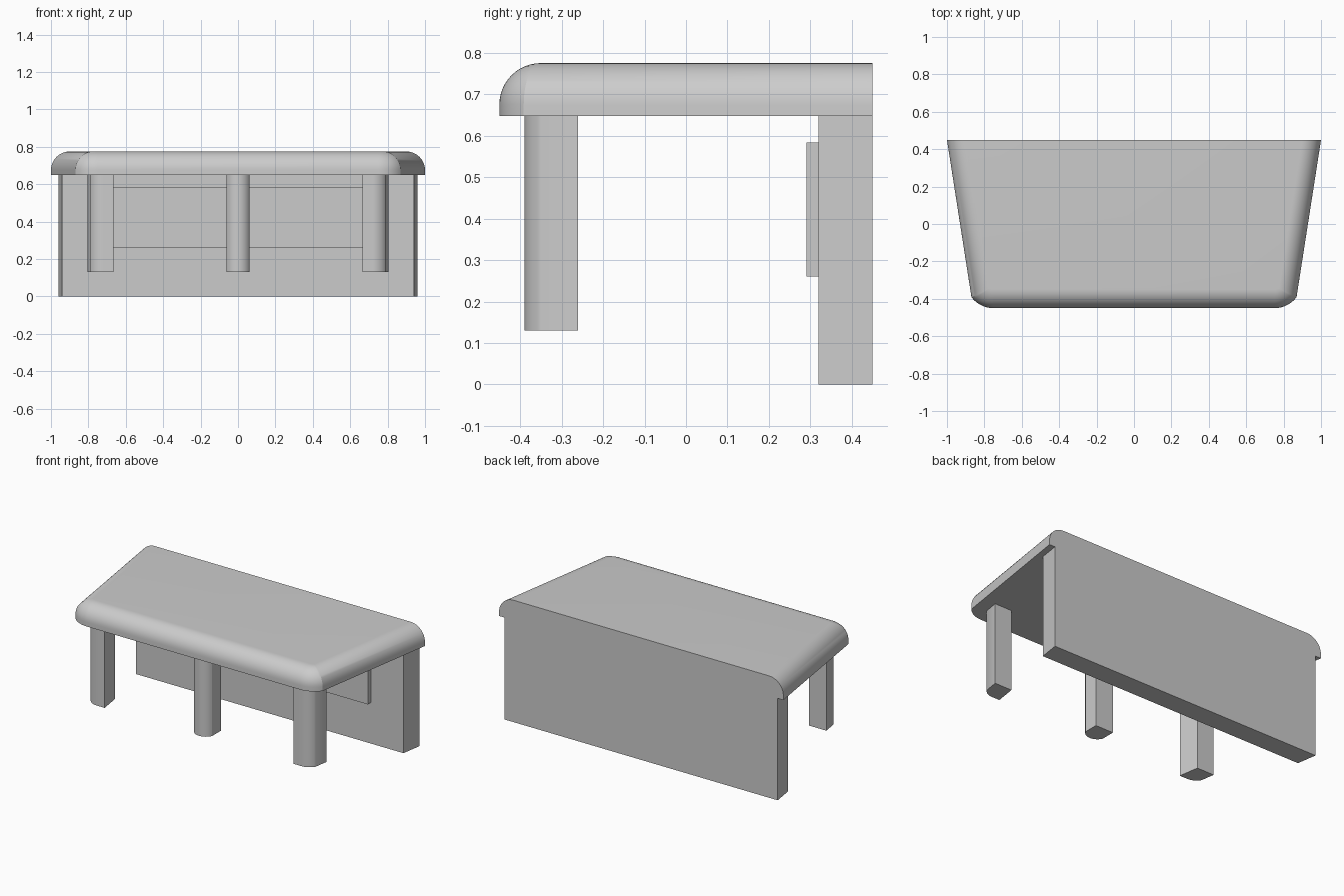
import bpy
import bmesh
import math
from mathutils import Vector

cube = bpy.data.objects.get("Cube")
if cube:
    bpy.data.objects.remove(cube, do_unlink=True)

GREY = (0.6, 0.6, 0.6, 1)
grey = bpy.data.materials.new("plain_grey")
grey.use_nodes = True
grey.diffuse_color = GREY
grey.node_tree.nodes["Principled BSDF"].inputs["Base Color"].default_value = GREY


def loft(name, rings, smooth=True):
    """Skin equal rings of 3D points and cap both ends."""
    bm = bmesh.new()
    loops = [[bm.verts.new(p) for p in ring] for ring in rings]
    for low, high in zip(loops, loops[1:]):
        for i in range(len(low)):
            j = (i + 1) % len(low)
            bm.faces.new((low[i], low[j], high[j], high[i]))
    bm.faces.new(loops[0])
    bm.faces.new(loops[-1])
    bmesh.ops.recalc_face_normals(bm, faces=bm.faces)
    mesh = bpy.data.meshes.new(name)
    bm.to_mesh(mesh)
    bm.free()
    mesh.materials.append(grey)
    obj = bpy.data.objects.new(name, mesh)
    bpy.context.collection.objects.link(obj)
    if smooth:
        bpy.ops.object.select_all(action="DESELECT")
        obj.select_set(True)
        bpy.context.view_layer.objects.active = obj
        bpy.ops.object.shade_smooth_by_angle(angle=math.radians(27))
    return obj


def prism(name, outline, z0, z1, smooth=False):
    return loft(name, [[(x, y, z) for x, y in outline] for z in (z0, z1)], smooth)


def mirrored(half):
    """Close a right-hand half outline with its reflection."""
    return half + [(-x, y) for x, y in reversed(half)]


def front_arc(cx, cy, r, a0, a1, steps=10):
    """Arc points, the angle measured from straight forward towards +x."""
    angles = [a0 + (a1 - a0) * i / steps for i in range(steps + 1)]
    return [(cx + r * math.sin(a), cy - r * math.cos(a)) for a in angles]


# Table top: tapered plan with a rounded upper edge and a flat back
BACK = Vector((1.0, 0.45))
CORNER = Vector((0.75, -0.30))
CORNER_R, EDGE_R = 0.15, 0.10
along = Vector((-0.13, -0.835)).normalized()
outward = Vector((-along.y, along.x))


def top_outline(inset):
    r = CORNER_R - inset
    s = outward.dot(BACK - CORNER) - inset
    kink = outward * s + along * math.sqrt(r * r - s * s)
    half = [(BACK.x - inset / outward.x, BACK.y)]
    half += front_arc(*CORNER, r, math.atan2(kink.x, -kink.y), 0)
    return mirrored(half)


profile = [(0, 0.648)]
for i in range(13):
    t = math.pi / 2 * i / 12
    profile.append((EDGE_R * (1 - math.cos(t)), 0.675 + EDGE_R * math.sin(t)))
loft("table_top", [[(x, y, z) for x, y in top_outline(d)] for d, z in profile])

# Back panel and the thin board on its inner face
prism("back_panel", mirrored([(0.96, 0.45), (0.94, 0.32)]), 0, 0.648)
prism("inner_board", mirrored([(0.71, 0.32), (0.71, 0.29)]), 0.26, 0.583)

# Centre leg: bowed front
bow = math.asin(0.0625 / 0.069)
centre = [(0.0625, -0.26)] + front_arc(0, -0.321, 0.069, bow, -bow, 16) + [(-0.0625, -0.26)]
prism("centre_leg", centre, 0.13, 0.648, True)

# Corner legs: slanted sides and a rounded outer front corner
corner = [(0.685, -0.26), (0.665, -0.39)]
corner += front_arc(0.72, -0.307, 0.083, 0, math.asin(0.071 / 0.083)) + [(0.805, -0.26)]
for name, side in (("left_leg", 1), ("right_leg", -1)):
    prism(name, [(side * x, y) for x, y in corner], 0.13, 0.648, True)
